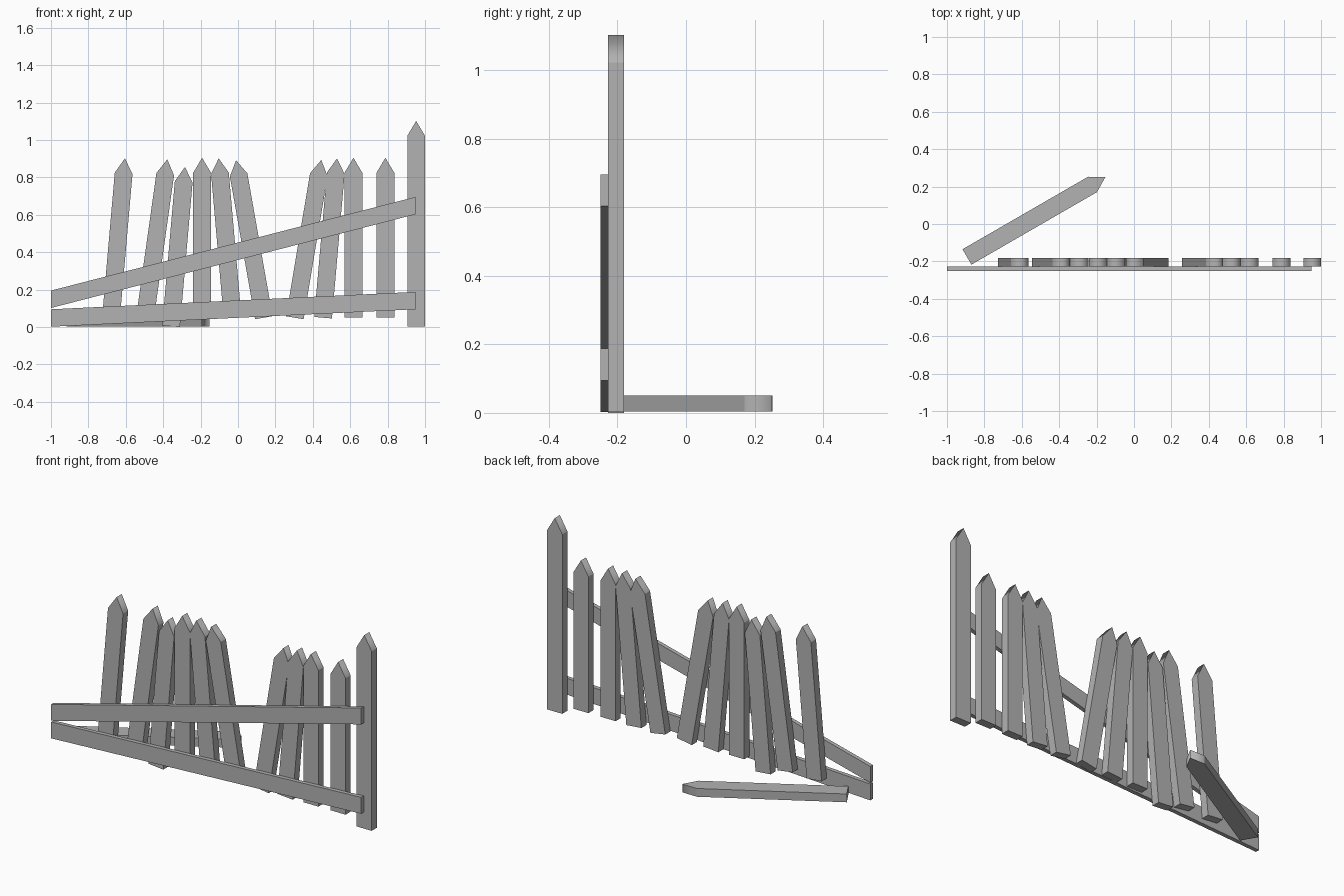
import bpy, bmesh
from math import radians
from mathutils import Matrix

if "Cube" in bpy.data.objects:
    bpy.data.objects.remove(bpy.data.objects["Cube"])

W, TIP = 0.095, 0.08          # board width, pointed tip height
FRONT, BACK = -0.227, -0.181  # picket faces
PICKET = 0.855

# Weathered dark grey
grey = bpy.data.materials.new("weathered_grey")
grey.diffuse_color = (0.45, 0.45, 0.45, 1)
grey.use_nodes = True
grey.node_tree.nodes["Principled BSDF"].inputs["Base Color"].default_value = grey.diffuse_color


def prism(name, profile, y0, y1, matrix=Matrix(), apex=None):
    """Extrude an x-z outline from y0 to y1, then place it.
    The edge at height apex is shaded smooth, all others stay sharp."""
    bm = bmesh.new()
    face = bm.faces.new([bm.verts.new((x, y0, z)) for x, z in profile])
    ext = bmesh.ops.extrude_face_region(bm, geom=[face])
    verts = [v for v in ext["geom"] if isinstance(v, bmesh.types.BMVert)]
    bmesh.ops.translate(bm, verts=verts, vec=(0, y1 - y0, 0))
    bmesh.ops.recalc_face_normals(bm, faces=bm.faces)
    for e in bm.edges:
        e.smooth = apex is not None and all(abs(v.co.z - apex) < 1e-4 for v in e.verts)
    for f in bm.faces:
        f.smooth = apex is not None
    bm.transform(matrix)
    mesh = bpy.data.meshes.new(name)
    bm.to_mesh(mesh)
    bm.free()
    mesh.materials.append(grey)
    obj = bpy.data.objects.new(name, mesh)
    bpy.context.collection.objects.link(obj)
    return obj


def board(name, length, y0, y1, matrix):
    h = W / 2
    outline = [(-h, 0), (h, 0), (h, length - TIP), (0, length), (-h, length - TIP)]
    return prism(name, outline, y0, y1, matrix, apex=length)


# Standing pickets: bottom x, bottom z, lean in degrees
pickets = [
    (-0.679, 0.05, 5), (-0.497, 0.05, 8), (-0.358, 0.004, 5),
    (-0.192, 0.05, 0), (-0.029, 0.05, -5), (0.138, 0.05, -10),
    (0.304, 0.05, 9.5), (0.455, 0.05, 5), (0.617, 0.05, 0), (0.788, 0.05, 0),
]
for i, (x, z, lean) in enumerate(pickets, 1):
    place = Matrix.Translation((x, 0, z)) @ Matrix.Rotation(radians(lean), 4, 'Y')
    board(f"picket_{i}", PICKET, FRONT, BACK, place)

# End post
board("end_post", 1.1, FRONT, BACK, Matrix.Translation((0.9525, 0, 0.002)))

# Fallen picket lying on the ground behind the fence
lie = (Matrix.Translation((-0.893, -0.176, 0.004))
       @ Matrix.Rotation(radians(-60), 4, 'Z')
       @ Matrix.Rotation(radians(-90), 4, 'X'))
board("fallen_picket", PICKET, -0.047, 0, lie)

# Sagging rails with vertical ends: left z, right z of the lower edge
for name, zl, zr in (("lower_rail", 0.002, 0.095), ("upper_rail", 0.102, 0.603)):
    h = 0.093
    prism(name, [(-1, zl), (0.95, zr), (0.95, zr + h), (-1, zl + h)], -0.25, FRONT)
